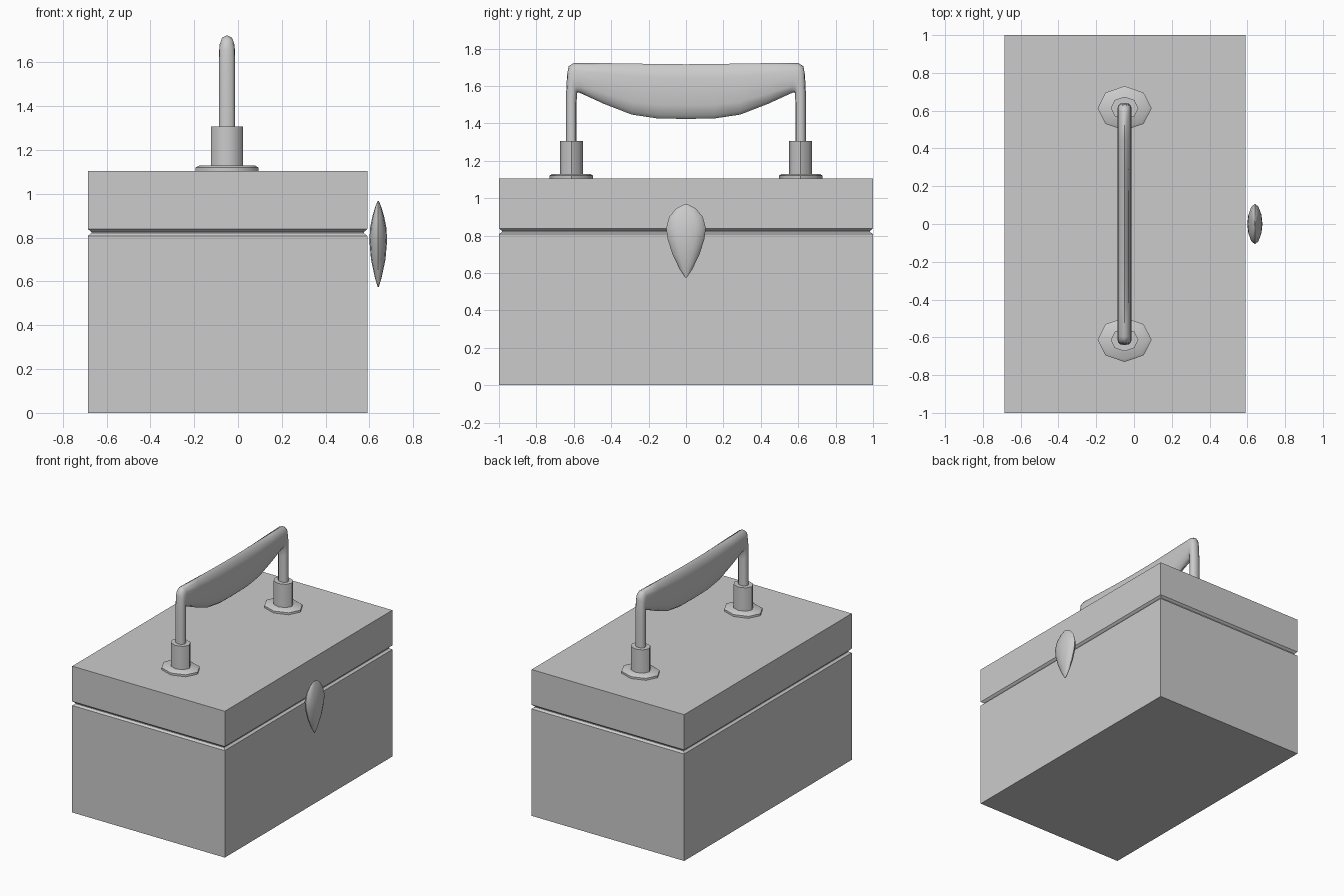
import bpy
import bmesh
from math import cos, sin, pi, radians, copysign
from mathutils import Vector

old = bpy.data.objects.get("Cube")
if old:
    bpy.data.objects.remove(old, do_unlink=True)

GREY = (0.6, 0.6, 0.6, 1)
metal = bpy.data.materials.new("plain grey")
metal.use_nodes = True
metal.diffuse_color = GREY
metal.node_tree.nodes["Principled BSDF"].inputs["Base Color"].default_value = GREY


def loft(name, rings, smooth=True):
    """Skin a list of equal-length point rings and cap both ends."""
    bm = bmesh.new()
    loops = [[bm.verts.new(p) for p in ring] for ring in rings]
    n = len(loops[0])
    for a, b in zip(loops, loops[1:]):
        for i in range(n):
            j = (i + 1) % n
            bm.faces.new((a[i], a[j], b[j], b[i]))
    bm.faces.new(loops[0][::-1])
    bm.faces.new(loops[-1])
    bmesh.ops.recalc_face_normals(bm, faces=bm.faces)
    mesh = bpy.data.meshes.new(name)
    bm.to_mesh(mesh)
    bm.free()
    mesh.materials.append(metal)
    obj = bpy.data.objects.new(name, mesh)
    bpy.context.collection.objects.link(obj)
    if smooth:
        bpy.ops.object.select_all(action="DESELECT")
        obj.select_set(True)
        bpy.context.view_layer.objects.active = obj
        bpy.ops.object.shade_smooth_by_angle(angle=radians(50))
    return obj


def oval(x, y, z, rx, ry, sides=8):
    return [(x + rx * cos(2 * pi * i / sides), y + ry * sin(2 * pi * i / sides), z)
            for i in range(sides)]


def rectangle(z, inset):
    x0, x1, y = -0.685 + inset, 0.59 - inset, 1 - inset
    return [(x0, -y, z), (x1, -y, z), (x1, y, z), (x0, y, z)]


# Case with a groove between the body and the lid
loft("case", [rectangle(z, inset) for z, inset in
              ((0, 0), (0.808, 0), (0.82, 0.016), (0.825, 0.016), (0.839, 0), (1.105, 0))],
     smooth=False)

# Handle mounts: flange and collar on each side
CX, CY = -0.05, 0.613
for side, word in ((-1, "front"), (1, "back")):
    y = side * CY
    loft(word + "_flange", [oval(CX, y, 1.1, 0.143, 0.117), oval(CX, y, 1.12, 0.143, 0.117),
                            oval(CX, y, 1.13, 0.125, 0.102)])
    loft(word + "_collar", [oval(CX, y, 1.12, 0.073, 0.061), oval(CX, y, 1.306, 0.073, 0.061)])

# Handle: inner and outer edge points from one leg to the middle of the grip
HALF = [((0.585, 1.28), (0.641, 1.28)),
        ((0.585, 1.5), (0.641, 1.56)),
        ((0.583, 1.562), (0.636, 1.66)),
        ((0.578, 1.567), (0.628, 1.705)),
        ((0.56, 1.56), (0.6, 1.723)),
        ((0.44, 1.505), (0.44, 1.722)),
        ((0.29, 1.447), (0.29, 1.72)),
        ((0.15, 1.426), (0.15, 1.717)),
        ((0, 1.424), (0, 1.716))]


def handle_ring(inner, outer, side):
    a = Vector((CX, side * inner[0], inner[1]))
    b = Vector((CX, side * outer[0], outer[1]))
    ring = []
    for i in range(12):
        t = 2 * pi * i / 12
        c, s = cos(t), sin(t)
        across = copysign(abs(s) ** 0.7, s) * 0.037
        ring.append(a.lerp(b, 0.5 + 0.5 * c) + Vector((across, 0, 0)))
    return ring


path = [handle_ring(a, b, -1) for a, b in HALF]
path += [handle_ring(a, b, 1) for a, b in HALF[-2::-1]]
loft("handle", path)

# Teardrop latch: height, half depth, half width
LATCH = ((0.575, 0.003, 0.004), (0.62, 0.016, 0.034), (0.7, 0.033, 0.072),
         (0.78, 0.04, 0.098), (0.84, 0.038, 0.106), (0.9, 0.026, 0.09),
         (0.945, 0.012, 0.053), (0.966, 0.003, 0.012))
loft("latch", [oval(0.64, 0, z, rx, ry, 12) for z, rx, ry in LATCH])
